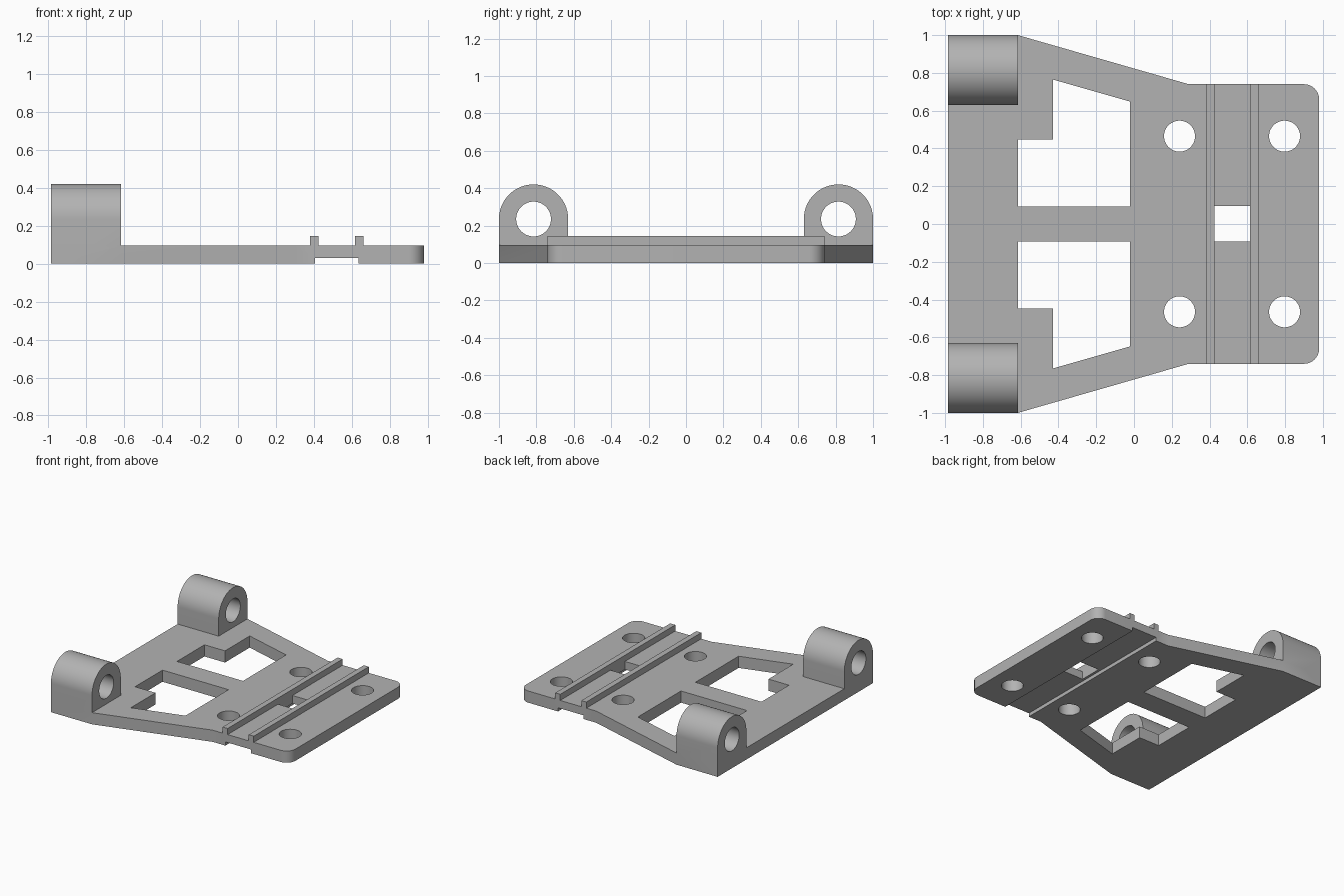
import bpy
import bmesh
import math
from mathutils import Vector

cube = bpy.data.objects.get("Cube")
if cube:
    bpy.data.objects.remove(cube, do_unlink=True)

grey = bpy.data.materials.new("plain grey")
grey.use_nodes = True
colour = (0.45, 0.45, 0.45, 1)
grey.diffuse_color = colour
grey.node_tree.nodes["Principled BSDF"].inputs["Base Color"].default_value = colour

THICK = 0.095


def arc(cx, cy, r, start, end, steps):
    angles = [math.radians(start + (end - start) * i / steps) for i in range(steps + 1)]
    return [(cx + r * math.cos(a), cy + r * math.sin(a)) for a in angles]


def circle(cx, cy, r):
    return arc(cx, cy, r, 0, 360, 64)[:-1]


def rect(x0, x1, y0, y1):
    return [(x0, y0), (x1, y0), (x1, y1), (x0, y1)]


def prism(name, profile, lo, hi, along_x=False):
    """Extrude a profile along z (points are x, y) or along x (points are y, z)."""
    place = (lambda p: Vector((lo, *p))) if along_x else (lambda p: Vector((*p, lo)))
    step = Vector((hi - lo, 0, 0)) if along_x else Vector((0, 0, hi - lo))
    bm = bmesh.new()
    face = bm.faces.new([bm.verts.new(place(p)) for p in profile])
    top = bmesh.ops.extrude_face_region(bm, geom=[face])["geom"]
    bmesh.ops.translate(bm, vec=step, verts=[v for v in top if isinstance(v, bmesh.types.BMVert)])
    bmesh.ops.recalc_face_normals(bm, faces=bm.faces)
    mesh = bpy.data.meshes.new(name)
    bm.to_mesh(mesh)
    bm.free()
    mesh.materials.append(grey)
    obj = bpy.data.objects.new(name, mesh)
    bpy.context.collection.objects.link(obj)
    return obj


def combine(target, tool, operation):
    mod = target.modifiers.new(operation, "BOOLEAN")
    mod.object, mod.operation, mod.solver = tool, operation, "EXACT"
    bpy.context.view_layer.objects.active = target
    bpy.ops.object.modifier_apply(modifier=mod.name)
    bpy.data.objects.remove(tool, do_unlink=True)


# Tapered base plate with two rounded corners
half = [(-0.985, -1), (-0.615, -1), (0.29, -0.74)] + arc(0.9, -0.66, 0.08, -90, 0, 12)
outline = half + [(x, -y) for x, y in reversed(half)]
bracket = prism("hinge_bracket", outline, 0, THICK)

# Shallow channel across the underside
combine(bracket, prism("channel", rect(0.405, 0.635, -1, 1), -0.1, 0.03), "DIFFERENCE")

# Raised ribs across the top
for x in (0.38, 0.615):
    combine(bracket, prism("rib", rect(x, x + 0.045, -0.74, 0.74), 0.06, 0.145), "UNION")

# Hinge lugs, stepped windows and screw holes on both sides
window = [(-0.615, 0.093), (-0.02, 0.093), (-0.02, 0.648), (-0.43, 0.765),
          (-0.43, 0.447), (-0.615, 0.447)]
for side in (-1, 1):
    lug = [(side * 0.815 - 0.185, 0), (side * 0.815 + 0.185, 0)]
    lug += arc(side * 0.815, 0.235, 0.185, 0, 180, 48)
    combine(bracket, prism("lug", lug, -0.985, -0.615, True), "UNION")
    combine(bracket, prism("pin_hole", circle(side * 0.815, 0.235, 0.093), -1.1, -0.5, True), "DIFFERENCE")
    combine(bracket, prism("window", [(x, side * y) for x, y in window], -0.1, 0.2), "DIFFERENCE")
    for x in (0.241, 0.797):
        combine(bracket, prism("screw_hole", circle(x, side * 0.465, 0.082), -0.1, 0.2), "DIFFERENCE")

# Square slot between the ribs
combine(bracket, prism("slot", rect(0.425, 0.615, -0.092, 0.094), -0.1, 0.3), "DIFFERENCE")

# Smooth the curved walls, keep the edges sharp
bpy.ops.object.select_all(action="DESELECT")
bracket.select_set(True)
bpy.context.view_layer.objects.active = bracket
bpy.ops.object.shade_smooth_by_angle(angle=math.radians(30))
